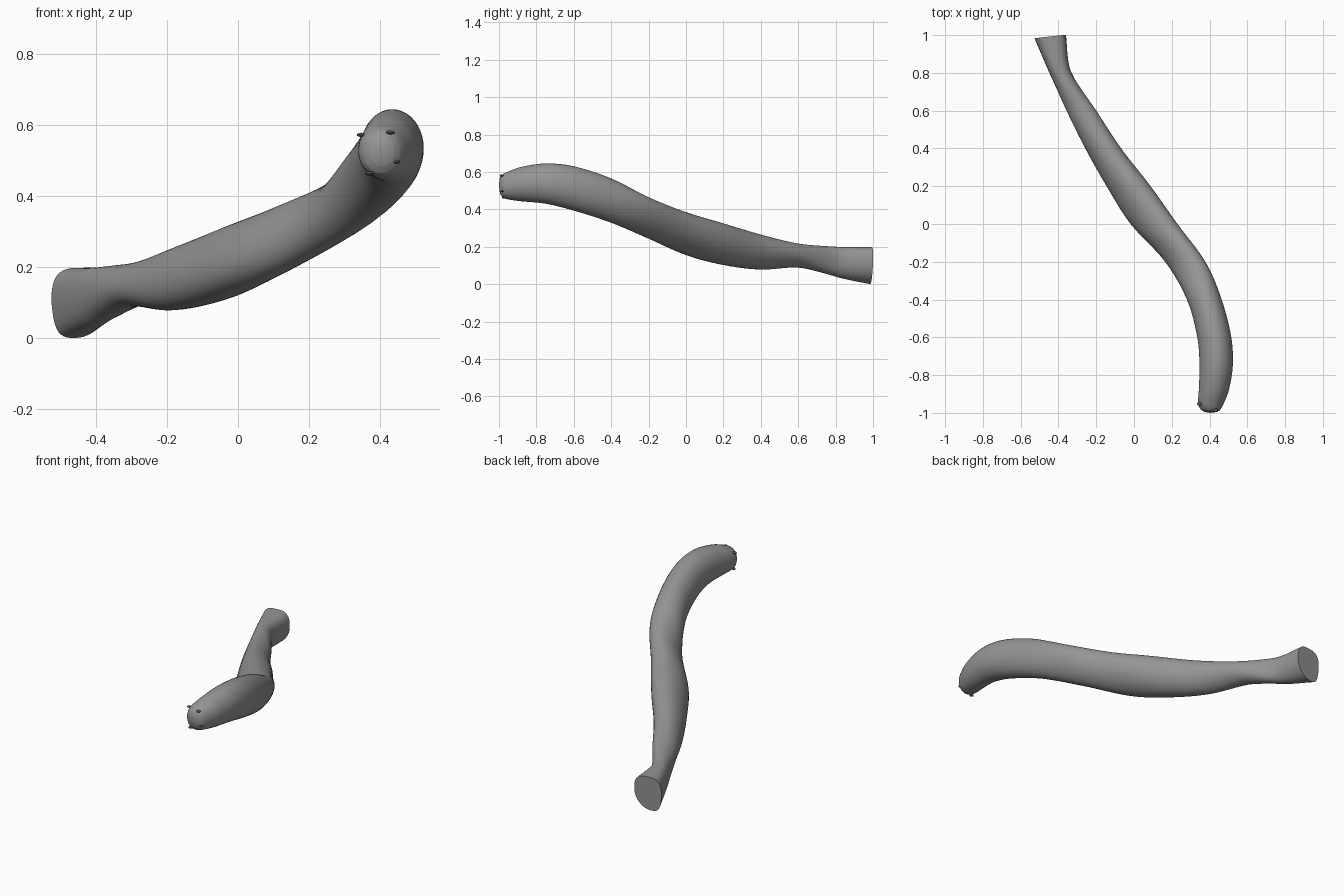
import bpy, bmesh, math
from mathutils import Vector

if "Cube" in bpy.data.objects:
    bpy.data.objects.remove(bpy.data.objects["Cube"])

# Stations along the body: y, x min, x max, z min, z max, tilt, squareness
KEYS = [
    (-0.995, 0.372, 0.44, 0.485, 0.57, 0.0, 0.95),
    (-0.98, 0.352, 0.458, 0.463, 0.587, 0.0, 0.95),
    (-0.95, 0.34, 0.475, 0.453, 0.602, 0.0, 0.95),
    (-0.88, 0.343, 0.502, 0.443, 0.627, 0.0, 1.0),
    (-0.75, 0.347, 0.523, 0.43, 0.645, 0.0, 1.0),
    (-0.6, 0.335, 0.515, 0.393, 0.63, 0.05, 1.0),
    (-0.4, 0.28, 0.464, 0.328, 0.565, 0.2, 1.0),
    (-0.2, 0.165, 0.378, 0.243, 0.465, 0.52, 1.0),
    (0.0, -0.018, 0.23, 0.155, 0.385, 0.5, 1.0),
    (0.2, -0.145, 0.088, 0.102, 0.325, 0.38, 1.0),
    (0.4, -0.258, -0.068, 0.078, 0.265, 0.28, 1.0),
    (0.6, -0.357, -0.2, 0.088, 0.217, 0.2, 1.0),
    (0.75, -0.425, -0.303, 0.055, 0.203, 0.05, 0.9),
    (0.83, -0.46, -0.342, 0.032, 0.199, 0.0, 0.8),
    (0.99, -0.526, -0.36, 0.0, 0.198, 0.0, 0.65),
]
SIDES, STEPS = 40, 6


def grey(name, value):
    mat = bpy.data.materials.new(name)
    mat.diffuse_color = (value, value, value, 1)
    mat.use_nodes = True
    mat.node_tree.nodes["Principled BSDF"].inputs["Base Color"].default_value = mat.diffuse_color
    return mat


def slope(i, c):
    a, b = KEYS[max(i - 1, 0)], KEYS[min(i + 1, len(KEYS) - 1)]
    return (b[c] - a[c]) / (b[0] - a[0])


def station(i, t):
    """Smooth in-between station on span i."""
    a, b = KEYS[i], KEYS[i + 1]
    h = b[0] - a[0]
    out = [a[0] + h * t]
    for c in range(1, 7):
        out.append((2*t**3 - 3*t**2 + 1) * a[c] + (t**3 - 2*t**2 + t) * h * slope(i, c)
                   + (3*t**2 - 2*t**3) * b[c] + (t**3 - t**2) * h * slope(i + 1, c))
    return out


def power(v, e):
    return math.copysign(abs(v) ** e, v)


def ring(bm, s):
    y, x0, x1, z0, z1, tilt, sq = s
    flare = max(0.0, (y - 0.75) / 0.24)
    verts = []
    for k in range(SIDES):
        t = 2 * math.pi * k / SIDES
        w = math.sin(t + math.asin(tilt))
        e = sq if w >= 0 else sq + 0.15 * flare
        u, v = power(math.cos(t), e), power(w, e)
        if v < 0:  # flared foot narrows and leans towards its underside
            u = u * (1 + 0.15 * v * flare) - 0.25 * v * v * flare
        verts.append(bm.verts.new(((x0 + x1) / 2 + (x1 - x0) / 2 * u,
                                   y + flare * (0.009 * u + 0.003 * v),
                                   (z0 + z1) / 2 + (z1 - z0) / 2 * v)))
    return verts


def finish(bm, name, mat):
    bmesh.ops.recalc_face_normals(bm, faces=bm.faces)
    me = bpy.data.meshes.new(name)
    bm.to_mesh(me)
    bm.free()
    me.materials.append(mat)
    ob = bpy.data.objects.new(name, me)
    bpy.context.collection.objects.link(ob)
    bpy.ops.object.select_all(action='DESELECT')
    ob.select_set(True)
    bpy.context.view_layer.objects.active = ob
    bpy.ops.object.shade_smooth_by_angle(angle=math.radians(50))


body_grey = grey("body_grey", 0.3)
nub_grey = grey("nub_grey", 0.1)

# Curved limb body
bm = bmesh.new()
stations = [station(i, j / STEPS) for i in range(len(KEYS) - 1) for j in range(STEPS)]
stations.append(list(KEYS[-1]))
rings = [ring(bm, s) for s in stations]
for a, b in zip(rings, rings[1:]):
    for k in range(SIDES):
        n = (k + 1) % SIDES
        bm.faces.new((a[k], a[n], b[n], b[k]))

# Rounded tip and flat end cap
tip = bm.verts.new((0.405, -1.0, 0.53))
for k in range(SIDES):
    bm.faces.new((rings[0][(k + 1) % SIDES], rings[0][k], tip))
bm.faces.new(rings[-1])
finish(bm, "curved_limb", body_grey)

# Four tiny nubs around the tip
for n, p in enumerate([(0.347, -0.952, 0.573), (0.43, -0.985, 0.58),
                       (0.444, -0.98, 0.497), (0.37, -0.974, 0.464)]):
    bm = bmesh.new()
    bmesh.ops.create_uvsphere(bm, u_segments=10, v_segments=6, radius=1)
    for v in bm.verts:
        v.co = Vector((v.co.x * 0.013, v.co.y * 0.011, v.co.z * 0.006)) + Vector(p)
    finish(bm, f"tip_nub_{n + 1}", nub_grey)
